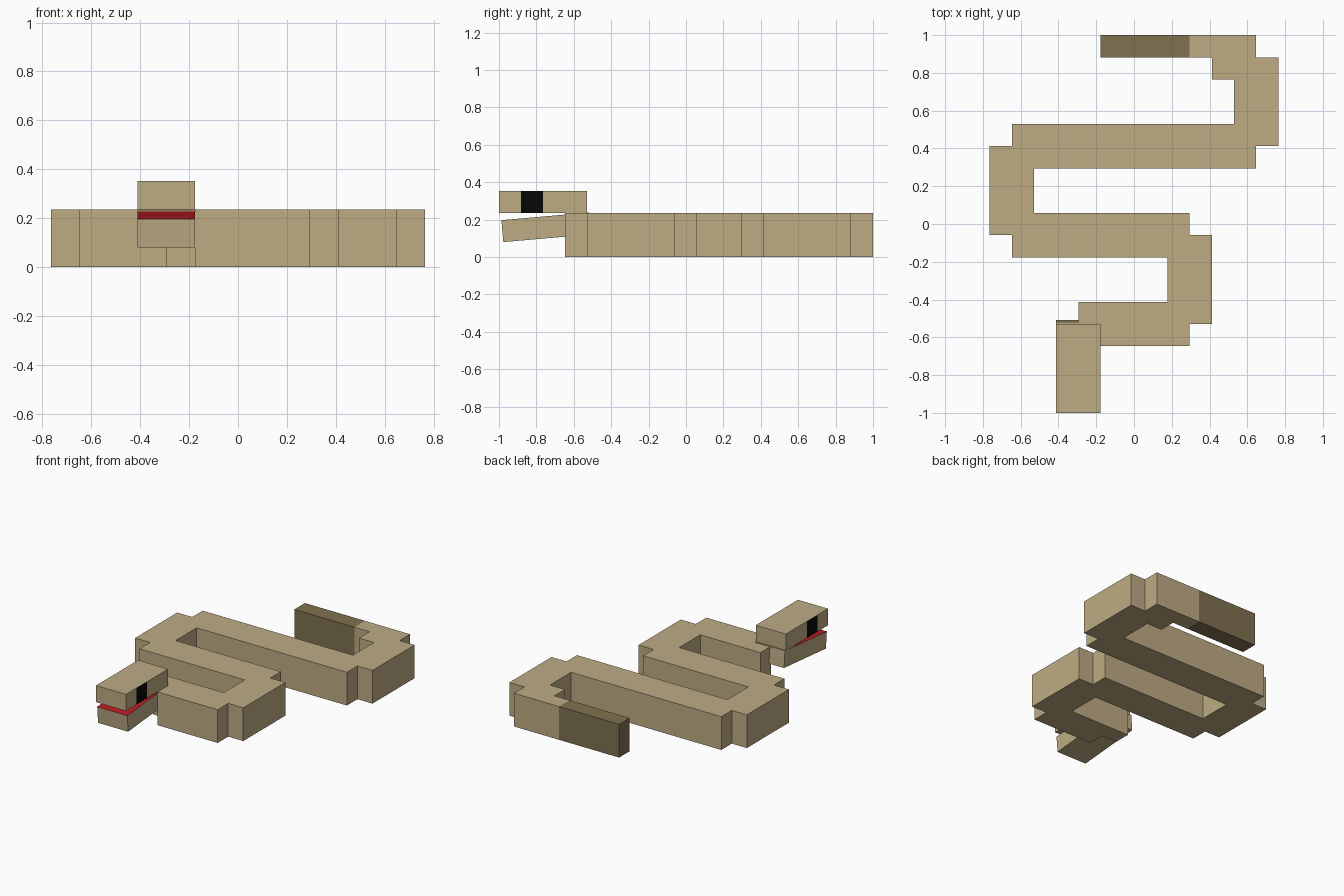
import bpy
import bmesh
import math
from mathutils import Matrix, Vector

if "Cube" in bpy.data.objects:
    bpy.data.objects.remove(bpy.data.objects["Cube"], do_unlink=True)

U = 2 / 17  # block size: the whole model is 17 blocks long


def material(name, rgb):
    mat = bpy.data.materials.new(name)
    mat.use_nodes = True
    mat.diffuse_color = (*rgb, 1)
    bsdf = next(n for n in mat.node_tree.nodes if n.type == "BSDF_PRINCIPLED")
    bsdf.inputs["Base Color"].default_value = (*rgb, 1)
    return mat


SAND = material("sand", (0.515, 0.407, 0.231))
BROWN = material("dark_brown", (0.216, 0.168, 0.08))
RED = material("mouth_red", (0.5, 0.012, 0.015))
BLACK = material("eye_black", (0.002, 0.002, 0.002))


def finish(name, bm, *mats):
    bmesh.ops.recalc_face_normals(bm, faces=bm.faces)
    mesh = bpy.data.meshes.new(name)
    bm.to_mesh(mesh)
    bm.free()
    for mat in mats:
        mesh.materials.append(mat)
    obj = bpy.data.objects.new(name, mesh)
    bpy.context.collection.objects.link(obj)
    return obj


def block_path(name, rects, height, mat):
    """Merge block rectangles (x0, x1, y0, y1) into one outline and extrude it."""
    cells = {(x, y) for x0, x1, y0, y1 in rects
             for x in range(x0, x1) for y in range(y0, y1)}
    bm = bmesh.new()
    for x, y in sorted(cells):
        corners = ((x, y), (x + 1, y), (x + 1, y + 1), (x, y + 1))
        bm.faces.new([bm.verts.new(((a + 0.5) * U, (b + 0.5) * U, 0)) for a, b in corners])
    bmesh.ops.remove_doubles(bm, verts=bm.verts, dist=U / 100)
    geom = bmesh.ops.extrude_face_region(bm, geom=bm.faces[:], use_keep_orig=True)["geom"]
    top = [v for v in geom if isinstance(v, bmesh.types.BMVert)]
    bmesh.ops.translate(bm, verts=top, vec=(0, 0, height))
    bmesh.ops.recalc_face_normals(bm, faces=bm.faces)
    bmesh.ops.dissolve_limit(bm, angle_limit=0.01, verts=bm.verts, edges=bm.edges)
    return finish(name, bm, mat)


def box(low, high):
    low, high = Vector(low), Vector(high)
    bm = bmesh.new()
    bmesh.ops.create_cube(bm, size=1, matrix=Matrix.Translation((low + high) / 2)
                          @ Matrix.Diagonal((*(high - low), 1)))
    return bm


def cut(bm, y):
    bmesh.ops.bisect_plane(bm, geom=bm.verts[:] + bm.edges[:] + bm.faces[:],
                           plane_co=(0, y, 0), plane_no=(0, 1, 0))


# Winding body, from the back end to the neck
block_path("body", [
    (2, 5, 7, 8), (3, 5, 6, 8), (4, 6, 3, 7), (-6, 5, 2, 4), (-7, -5, -1, 3),
    (-6, 2, -2, 0), (1, 3, -5, -1), (-2, 2, -6, -4), (-3, -2, -5, -4),
], 2 * U, SAND)

# Dark tail tip
block_path("tail_tip", [(-2, 2, 7, 8)], 2 * U, BROWN)

# Upper head, with an eye on each side
left, right = -1.5 * U, -3.5 * U
head = box((right, -8.5 * U, 2 * U), (left, -4.5 * U, 3 * U))
eye_front, eye_back = -7.5 * U, -6.5 * U
cut(head, eye_front)
cut(head, eye_back)
head.normal_update()
for face in head.faces:
    if abs(face.normal.x) > 0.9 and eye_front < face.calc_center_median().y < eye_back:
        face.material_index = 1
finish("head", head, SAND, BLACK)

# Lower jaw, hanging open, with a red mouth on its front part
jaw = box((right, 0, -U), (left, 4 * U, 0))
cut(jaw, 3 * U)
jaw.normal_update()
for face in jaw.faces:
    if face.normal.z > 0.9 and face.calc_center_median().y < 3 * U:
        face.material_index = 1
bmesh.ops.transform(jaw, verts=jaw.verts, matrix=Matrix.Translation((0, -0.987, 0.197))
                    @ Matrix.Rotation(math.radians(5), 4, "X"))
finish("lower_jaw", jaw, SAND, RED)
